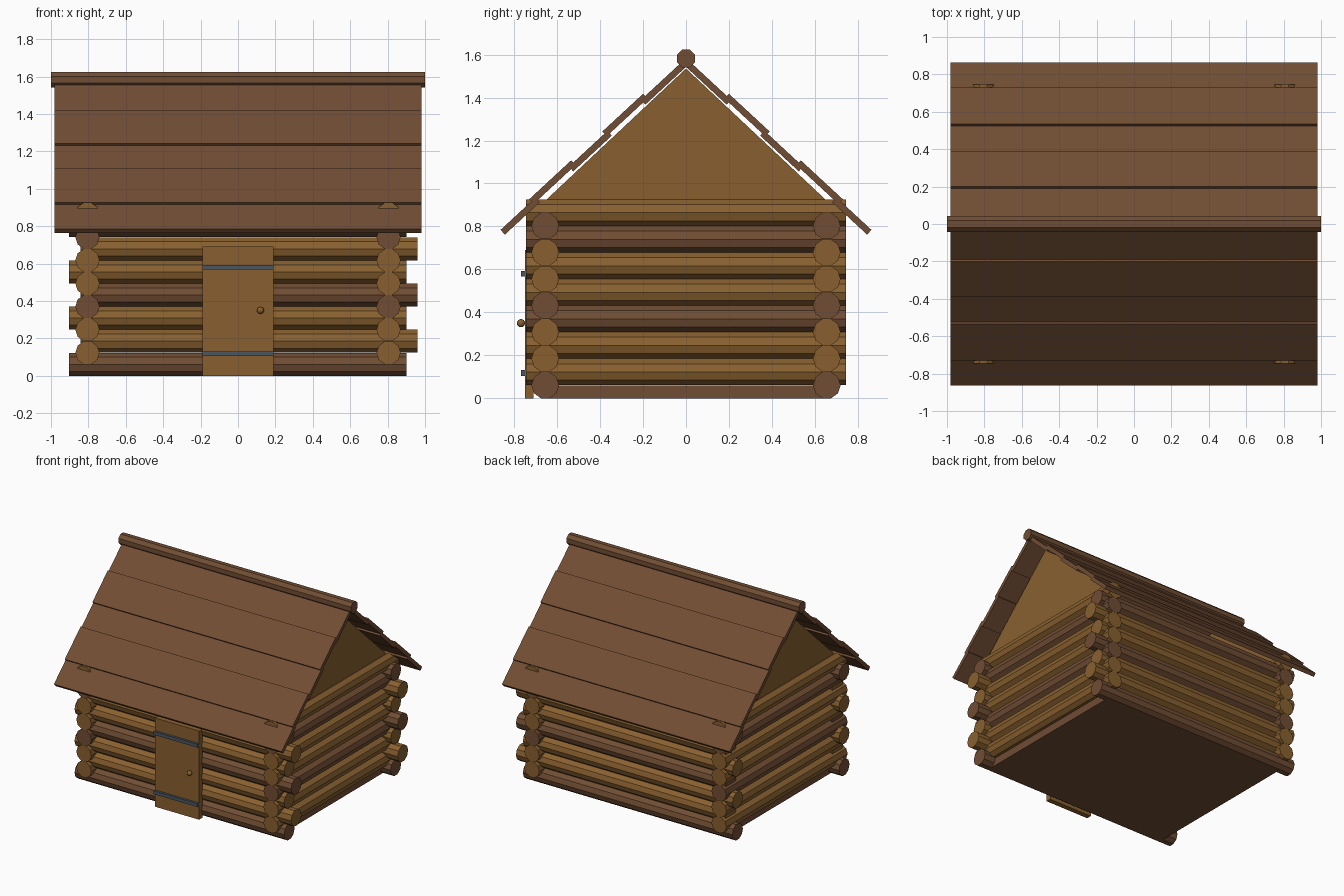
import bpy, bmesh, math
from mathutils import Matrix, Vector

if "Cube" in bpy.data.objects:
    bpy.data.objects.remove(bpy.data.objects["Cube"], do_unlink=True)


def material(name, rgb):
    m = bpy.data.materials.new(name)
    m.use_nodes = True
    m.diffuse_color = (*rgb, 1)
    bsdf = m.node_tree.nodes["Principled BSDF"]
    bsdf.inputs["Base Color"].default_value = (*rgb, 1)
    bsdf.inputs["Roughness"].default_value = 0.9
    return m


TAN = material("golden wood", (0.25, 0.118, 0.029))
BROWN = material("brown wood", (0.165, 0.075, 0.033))
STEEL = material("blue grey metal", (0.07, 0.09, 0.12))


def finish(name, bm, mat):
    bmesh.ops.recalc_face_normals(bm, faces=bm.faces)
    mesh = bpy.data.meshes.new(name)
    bm.to_mesh(mesh)
    bm.free()
    mesh.materials.append(mat)
    obj = bpy.data.objects.new(name, mesh)
    bpy.context.collection.objects.link(obj)
    return obj


def prism(name, profile, start, end, axis, mat):
    """Extrude a closed 2D profile along x (profile is y, z) or y (profile is x, z)."""
    bm = bmesh.new()
    place = (lambda a, b: (start, a, b)) if axis == "x" else (lambda a, b: (a, start, b))
    face = bm.faces.new([bm.verts.new(place(a, b)) for a, b in profile])
    new = bmesh.ops.extrude_face_region(bm, geom=[face])["geom"]
    step = end - start
    shift = Vector((step, 0, 0)) if axis == "x" else Vector((0, step, 0))
    bmesh.ops.translate(bm, vec=shift, verts=[v for v in new if isinstance(v, bmesh.types.BMVert)])
    return finish(name, bm, mat)


def log(name, centre, apothem, sides, start, end, axis, mat):
    """Straight log with a flat facet on top."""
    r = apothem / math.cos(math.pi / sides)
    ring = []
    for i in range(sides):
        a = math.pi / 2 + (i + 0.5) * math.tau / sides
        ring.append((centre[0] + r * math.cos(a), centre[1] + r * math.sin(a)))
    return prism(name, ring, start, end, axis, mat)


def box(name, x0, x1, y0, y1, z0, z1, mat):
    return prism(name, [(y0, z0), (y1, z0), (y1, z1), (y0, z1)], x0, x1, "x", mat)


# Log walls: the two directions interlock half a log apart
R = 0.0615
for i in range(7):
    z = R + 2 * R * i * 1.004
    shift = 0.06 if i % 2 else 0.0
    long_mat = BROWN if i % 3 == 0 else TAN
    side_mat = BROWN if i % 3 == 2 else TAN
    for name, s in (("front", -1), ("back", 1)):
        log(f"{name}_log_{i + 1}", (s * 0.655, z), R, 10, -0.903 + shift, 0.9 + shift, "x", long_mat)
    for name, s in (("right", -1), ("left", 1)):
        log(f"{name}_log_{i + 1}", (s * 0.805, z + R), R, 10, -0.745, 0.745, "y", side_mat)

# Floor slab
box("floor", -0.805, 0.805, -0.655, 0.655, 0, 0.06, BROWN)

# Gable panels
for name, s in (("right", -1), ("left", 1)):
    prism(f"{name}_gable", [(-0.655, 0.88), (0.655, 0.88), (0.655, 0.92), (0, 1.535), (-0.655, 0.92)],
          s * 0.805 - 0.015, s * 0.805 + 0.015, "x", TAN)

# Roof boards: every second board lies on top of its neighbours
SLOPE = 0.926
HALF = 0.015
along = Vector((1, -SLOPE)).normalized()
normal = Vector((SLOPE, 1)).normalized()
boards = [(0.0, 0.2, 0), (0.18, 0.37, 1), (0.355, 0.535, 0), (0.515, 0.71, 1), (0.69, 0.853, 0)]
for name, s in (("front", -1), ("back", 1)):
    for i, (y0, y1, raised) in enumerate(boards):
        profile = []
        for y, n in ((y0, -1), (y1, -1), (y1, 1), (y0, 1)):
            p = Vector((y, 1.563 - SLOPE * y)) + normal * (n * HALF + raised * 0.014)
            profile.append((s * p.x, p.y))
        prism(f"{name}_roof_board_{i + 1}", profile, -0.98, 0.98, "x", BROWN)

# Ridge beam
log("ridge_beam", (0, 1.582), 0.042, 8, -1, 1, "x", BROWN)

# Door with metal straps and knob
box("door", -0.19, 0.19, -0.75, -0.71, 0, 0.69, TAN)
for name, z in (("lower", 0.118), ("upper", 0.58)):
    box(f"{name}_door_strap", -0.19, 0.19, -0.768, -0.75, z - 0.013, z + 0.013, STEEL)
bm = bmesh.new()
bmesh.ops.create_uvsphere(bm, u_segments=12, v_segments=8, radius=0.019,
                          matrix=Matrix.Translation((0.12, -0.768, 0.35)))
knob = finish("door_knob", bm, TAN)
for p in knob.data.polygons:
    p.use_smooth = True
